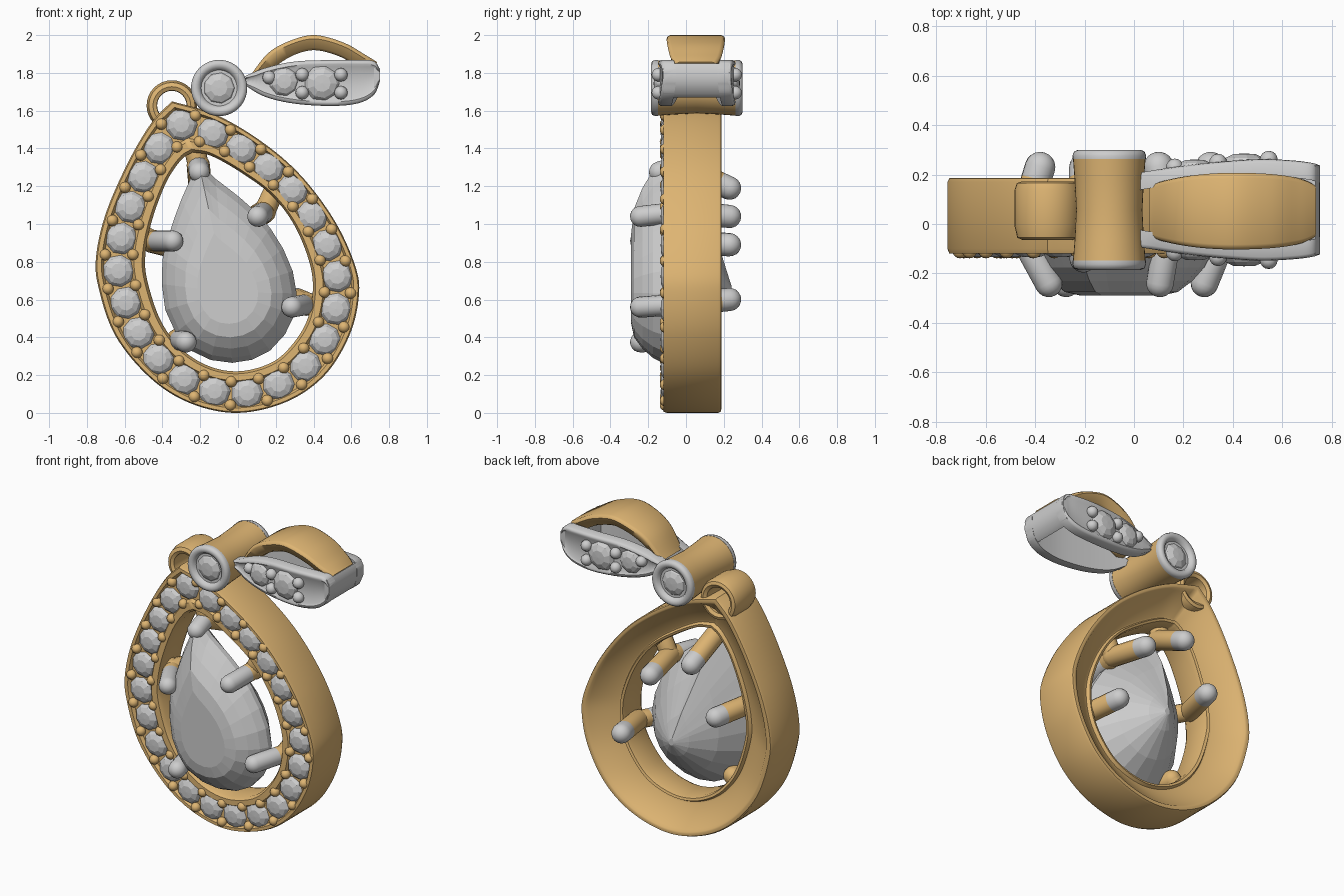
import bpy, bmesh, math
from mathutils import Vector

if "Cube" in bpy.data.objects:
    bpy.data.objects.remove(bpy.data.objects["Cube"])


def material(name, rgb):
    m = bpy.data.materials.new(name)
    m.use_nodes = True
    m.diffuse_color = (*rgb, 1)
    m.node_tree.nodes["Principled BSDF"].inputs["Base Color"].default_value = (*rgb, 1)
    return m


GOLD = material("warm_gold", (0.73, 0.46, 0.17))
GREY = material("pale_grey", (0.61, 0.61, 0.61))


def finish(name, bm, mat, smooth=True):
    bmesh.ops.remove_doubles(bm, verts=bm.verts, dist=0.0002)
    bmesh.ops.recalc_face_normals(bm, faces=bm.faces)
    me = bpy.data.meshes.new(name)
    bm.to_mesh(me)
    bm.free()
    ob = bpy.data.objects.new(name, me)
    bpy.context.collection.objects.link(ob)
    me.materials.append(mat)
    if smooth:
        bpy.ops.object.select_all(action="DESELECT")
        ob.select_set(True)
        bpy.context.view_layer.objects.active = ob
        bpy.ops.object.shade_smooth_by_angle(angle=math.radians(50))


def loft(name, sections, mat, closed=False, smooth=True, triangles=False):
    """Skin a row of matching closed sections."""
    bm = bmesh.new()
    rows = [[bm.verts.new(p) for p in s] for s in sections]
    n = len(rows[0])
    pairs = list(zip(rows, rows[1:])) + ([(rows[-1], rows[0])] if closed else [])
    for a, b in pairs:
        for i in range(n):
            j = (i + 1) % n
            bm.faces.new((a[i], a[j], b[j], b[i]))
    if not closed:
        bm.faces.new(rows[0])
        bm.faces.new(rows[-1])
    if triangles:
        bmesh.ops.triangulate(bm, faces=[f for f in bm.faces if len(f.verts) == 4])
    finish(name, bm, mat, smooth)


def lathe(name, profile, places, mat, segs=24, smooth=True):
    """Spin a (radius, height) profile at every (centre, axis) place."""
    bm = bmesh.new()
    for centre, axis in places:
        q = Vector((0, 0, 1)).rotation_difference(Vector(axis))
        rows = []
        for k in range(segs):
            a = math.tau * k / segs
            rows.append([bm.verts.new(Vector(centre) + q @ Vector((r * math.cos(a), r * math.sin(a), h)))
                         for r, h in profile])
        for k in range(segs):
            a, b = rows[k], rows[(k + 1) % segs]
            for i in range(len(profile) - 1):
                bm.faces.new((a[i], a[i + 1], b[i + 1], b[i]))
    finish(name, bm, mat, smooth)


def rod(name, a, b, r, mat):
    a, b = Vector(a), Vector(b)
    length = (b - a).length
    arc = [math.pi / 2 * k / 5 for k in range(6)]
    profile = [(r * math.sin(t), -r * math.cos(t)) for t in arc]
    profile += [(r * math.cos(t), length + r * math.sin(t)) for t in arc]
    lathe(name, profile, [(a, b - a)], mat, 16)


def beads(name, r, centres, mat):
    profile = [(r * math.sin(math.pi * k / 8), -r * math.cos(math.pi * k / 8)) for k in range(9)]
    lathe(name, profile, [(c, (0, 1, 0)) for c in centres], mat, 12)


def gems(name, r, places):
    profile = [(0, -.03), (r * .8, -.02), (r, 0), (r * .82, r * .22), (r * .48, r * .38), (0, r * .4)]
    lathe(name, profile, places, GREY, 9, smooth=False)


def spline(points, steps):
    """Points along a smooth curve through the given ones."""
    p = [Vector(v) for v in points]
    p = [2 * p[0] - p[1]] + p + [2 * p[-1] - p[-2]]
    out = []
    for a, b, c, d in zip(p, p[1:], p[2:], p[3:]):
        for k in range(steps):
            t = k / steps
            out.append(.5 * (2 * b + (c - a) * t + (2 * a - 5 * b + 4 * c - d) * t * t
                             + (3 * b - a - 3 * c + d) * t ** 3))
    return out + [p[-2]]


# Pear-shaped halo: outer x, z and matching inner x, z, clockwise from the tip
pear = [(-.35, 1.65, -.24, 1.38), (-.12, 1.58, -.14, 1.36), (.12, 1.44, .02, 1.27),
        (.33, 1.26, .18, 1.15), (.51, 1.02, .3, .99), (.62, .78, .38, .79),
        (.64, .62, .395, .63), (.59, .41, .355, .465), (.46, .2, .25, .32),
        (.26, .06, .14, .25), (0, 0, -.01, .22), (-.25, .05, -.16, .25),
        (-.465, .185, -.3, .34), (-.65, .41, -.41, .49), (-.74, .67, -.48, .7),
        (-.75, .84, -.49, .84), (-.695, 1.07, -.455, 1.02), (-.575, 1.34, -.38, 1.22),
        (-.455, 1.54, -.3, 1.34), (-.35, 1.65, -.24, 1.38)]
pear = spline(pear, 8)


def across(v, t, y):
    return Vector((v[0] + (v[2] - v[0]) * t, y, v[1] + (v[3] - v[1]) * t))


halo_profile = [(.03, .185), (0, .17), (0, -.1), (.03, -.12), (.12, -.12), (.17, -.1), (.72, -.1),
                (.78, -.12), (.94, -.12), (1, -.095), (1, .06), (.97, .085), (.9, .09),
                (.85, .07), (.8, .072), (.2, .168), (.15, .183), (.1, .187)]
loft("halo_frame", [[across(v, t, y) for t, y in halo_profile] for v in pear[:-1]], GOLD, closed=True)

# Halo stones and the beads between them, evenly spaced along the channel
middle = [across(v, .46, 0) for v in pear]
lengths = [0]
for a, b in zip(middle, middle[1:]):
    lengths.append(lengths[-1] + (b - a).length)


def along(f):
    d = f % 1 * lengths[-1]
    i = max(k for k in range(len(pear) - 1) if lengths[k] <= d)
    return pear[i].lerp(pear[i + 1], (d - lengths[i]) / (lengths[i + 1] - lengths[i]))


count = 23
gems("halo_stones", .085, [(across(along(k / count), .46, -.1), (0, -1, 0)) for k in range(count)])
beads("halo_beads", .031, [across(along((k + .5) / count), t, -.108)
                           for k in range(count) for t in (.18, .75)], GOLD)

# Faceted centre stone with a domed crown
stone = spline([(-.21, 1.33), (-.12, 1.24), (.01, 1.14), (.17, .98), (.29, .75), (.3, .52), (.17, .33),
                (-.03, .265), (-.25, .33), (-.385, .545), (-.4, .81), (-.36, .96), (-.3, 1.13), (-.21, 1.33)], 2)
levels = [(.05, .24), (.28, .19), (.66, .07), (1, -.09), (1, -.125), (.93, -.175), (.8, -.23), (.64, -.275), (.45, -.29)]
cx, cz = -.06, .64
loft("centre_stone", [[(cx + (v.x - cx) * s, y, cz + (v.y - cz) * s) for v in stone[:-1]] for s, y in levels],
     GREY, smooth=False, triangles=True)

# Prongs: name, base, front tip with depth, back tip
prongs = [("top", (-.21, 1.31), (-.205, -.14, 1.275), (-.2, 1.19)),
          ("upper_left", (.14, 1.065), (.105, -.24, 1.04), (.1, 1.04)),
          ("right", (-.46, .91), (-.345, -.24, .91), (-.38, .89)),
          ("lower_left", (.37, .575), (.285, -.24, .56), (.31, .6)),
          ("lower_right", (-.32, .39), (-.275, -.24, .375), None)]
R = .056
for name, (x, z), tip, back in prongs:
    base = Vector((x, -.03, z))
    out = Vector((x - cx, 0, z - cz)).normalized() * .1
    rod(name + "_prong_lug", base, base + out, R, GOLD)
    split = base.lerp(Vector(tip), .3)
    rod(name + "_prong_front_base", base, split, R, GOLD)
    rod(name + "_prong_front_tip", split, tip, R, GREY)
    if back:
        end = Vector((back[0], .23, back[1]))
        split = base.lerp(end, .8)
        rod(name + "_prong_back_base", base, split, .062, GOLD)
        rod(name + "_prong_back_tip", split, end, .062, GREY)

# Small loop at the tip
lathe("tip_loop", [(.08, -.09), (.1, -.1), (.122, -.09), (.134, -.04), (.134, .1), (.124, .13),
                   (.105, .137), (.085, .125), (.078, .02), (.08, -.09)],
      [((-.35, .035, 1.627), (0, 1, 0))], GOLD, 32)

# Hinge barrel with bezel ends
hx, hz, hy = -.1, 1.72, .057
lathe("hinge_barrel", [(0, -.21), (.147, -.21), (.14, -.12), (.134, 0), (.14, .12), (.147, .21), (0, .21)],
      [((hx, hy, hz), (0, 1, 0))], GOLD, 40)
ends = [((hx, hy + s * .205, hz), (0, s, 0)) for s in (-1, 1)]
lathe("hinge_bezels", [(0, 0), (.148, 0), (.149, .015), (.142, .032), (.125, .038), (.105, .03), (.095, .01), (0, .01)],
      ends, GREY, 40)
gems("hinge_stones", .092, [((c[0], c[1] - a[1] * .002, c[2]), a) for c, a in ends])

# Bail side leaves: x, bottom, top, half depth
leaf = spline([(.02, 1.745, 1.775, .15), (.14, 1.675, 1.825, .17), (.3, 1.637, 1.86, .19),
               (.5, 1.625, 1.868, .205), (.64, 1.64, 1.868, .2), (.72, 1.685, 1.862, .19),
               (.752, 1.755, 1.82, .18)], 6)
mid = .057


def leaf_section(v, s):
    x, lo, hi, h = v
    w = min(.022, (hi - lo) * .2)
    shape = [(h - .07, lo), (h - .015, lo), (h - .003, lo + w * .4), (h, lo + w), (h - .01, lo + w * 1.6),
             (h - .01, hi - w * 1.6), (h, hi - w), (h - .003, hi - w * .4), (h - .015, hi), (h - .07, hi)]
    return [(x, mid + s * y, z) for y, z in shape]


def leaf_depth(x):
    return min(leaf, key=lambda v: abs(v[0] - x))[3]


for side, s in (("front", -1), ("back", 1)):
    loft("bail_%s_leaf" % side, [leaf_section(v, s) for v in leaf], GREY)
    for label, x, z, r in (("small", .245, 1.755, .08), ("large", .445, 1.745, .096)):
        gems("bail_%s_%s_stone" % (side, label), r, [((x, mid + s * (leaf_depth(x) - .012), z), (0, s, 0))])
    spots = [(.165, 1.775), (.34, 1.79), (.34, 1.695), (.545, 1.79), (.545, 1.695)]
    beads("bail_%s_beads" % side, .036, [(x, mid + s * (leaf_depth(x) - .002), z) for x, z in spots], GREY)

# Bail end wall joining the leaves
wall = [(.752, 1.755), (.751, 1.82), (.735, 1.85), (.68, 1.845), (.67, 1.8), (.67, 1.7), (.695, 1.67), (.725, 1.69)]
loft("bail_end_wall", [[(x, mid + y, z) for x, z in wall] for y in (-.18, -.06, .06, .18)], GREY)

# Arched gold strap: outer x, z and inner x, z, widest at the top
arch = spline([(.06, 1.78, .13, 1.77), (.16, 1.905, .22, 1.85), (.28, 1.972, .31, 1.9), (.41, 2, .41, 1.92),
               (.56, 1.96, .53, 1.89), (.67, 1.898, .62, 1.84), (.737, 1.857, .69, 1.79)], 6)
strap = []
for i, v in enumerate(arch):
    h = .108 + .047 * math.sin(math.pi * i / (len(arch) - 1)) ** .8
    half = [(0, h - .02), (.1, h - .005), (.25, h), (.85, h - .025), (1, h - .045)]
    loop = half + [(t, -y) for t, y in reversed(half)]
    strap.append([across(v, t, mid - .005 + y) for t, y in loop])
loft("bail_arch", strap, GOLD)
